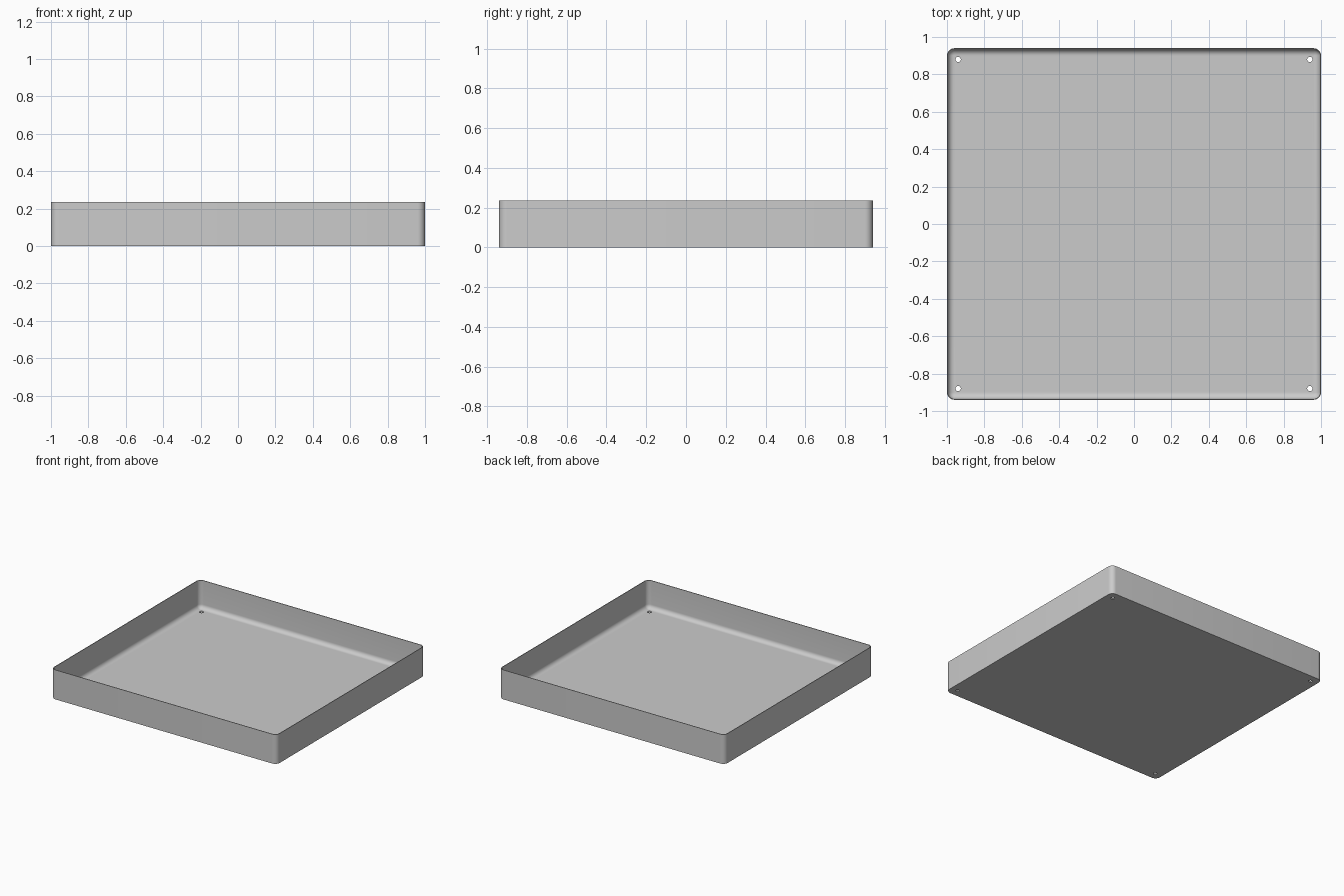
import bpy, bmesh, math

cube = bpy.data.objects.get("Cube")
if cube:
    bpy.data.objects.remove(cube, do_unlink=True)

HALF_X, HALF_Y, HEIGHT = 1.0, 0.94, 0.236
CORNER, WALL, FLOOR, FILLET = 0.04, 0.005, 0.011, 0.034
HOLE_INSET, HOLE_RADIUS = 0.06, 0.014
STEPS = 8

grey = bpy.data.materials.new("light grey")
grey.use_nodes = True
colour = (0.6, 0.6, 0.6, 1)
grey.diffuse_color = colour
grey.node_tree.nodes["Principled BSDF"].inputs["Base Color"].default_value = colour


def rounded_ring(bm, inset, z):
    """Rounded rectangle of vertices, inset from the outer wall."""
    radius = CORNER - inset
    ring = []
    for corner, (sx, sy) in enumerate([(1, 1), (-1, 1), (-1, -1), (1, -1)]):
        for i in range(STEPS + 1):
            a = (corner + i / STEPS) * math.pi / 2
            ring.append(bm.verts.new((sx * (HALF_X - CORNER) + radius * math.cos(a),
                                      sy * (HALF_Y - CORNER) + radius * math.sin(a), z)))
    return ring


# Section from the outer base, over the rim, and down the inner fillet
section = [(0, 0), (0, HEIGHT), (WALL, HEIGHT)]
for i in range(STEPS + 1):
    a = i / STEPS * math.pi / 2
    section.append((WALL + FILLET * (1 - math.cos(a)), FLOOR + FILLET * (1 - math.sin(a))))

# Tray body
bm = bmesh.new()
rings = [rounded_ring(bm, inset, z) for inset, z in section]
for low, high in zip(rings, rings[1:]):
    for i in range(len(low)):
        j = (i + 1) % len(low)
        bm.faces.new((low[i], low[j], high[j], high[i]))
bm.faces.new(rings[0][::-1])
bm.faces.new(rings[-1])
bmesh.ops.recalc_face_normals(bm, faces=bm.faces)
mesh = bpy.data.meshes.new("tray")
bm.to_mesh(mesh)
bm.free()
mesh.materials.append(grey)
tray = bpy.data.objects.new("tray", mesh)
bpy.context.collection.objects.link(tray)

# Corner drain holes, cut through the floor
bm = bmesh.new()
for sx in (-1, 1):
    for sy in (-1, 1):
        made = bmesh.ops.create_cone(bm, cap_ends=True, segments=24, radius1=HOLE_RADIUS,
                                     radius2=HOLE_RADIUS, depth=0.1)
        bmesh.ops.translate(bm, verts=made["verts"],
                            vec=(sx * (HALF_X - HOLE_INSET), sy * (HALF_Y - HOLE_INSET), 0))
cutter_mesh = bpy.data.meshes.new("hole_cutter")
bm.to_mesh(cutter_mesh)
bm.free()
cutter_mesh.materials.append(grey)
cutter = bpy.data.objects.new("hole_cutter", cutter_mesh)
bpy.context.collection.objects.link(cutter)

cut = tray.modifiers.new("corner holes", "BOOLEAN")
cut.operation = "DIFFERENCE"
cut.solver = "EXACT"
cut.object = cutter
bpy.ops.object.select_all(action="DESELECT")
bpy.context.view_layer.objects.active = tray
tray.select_set(True)
bpy.ops.object.modifier_apply(modifier=cut.name)
bpy.data.objects.remove(cutter, do_unlink=True)
bpy.ops.object.shade_smooth_by_angle(angle=math.radians(35))
